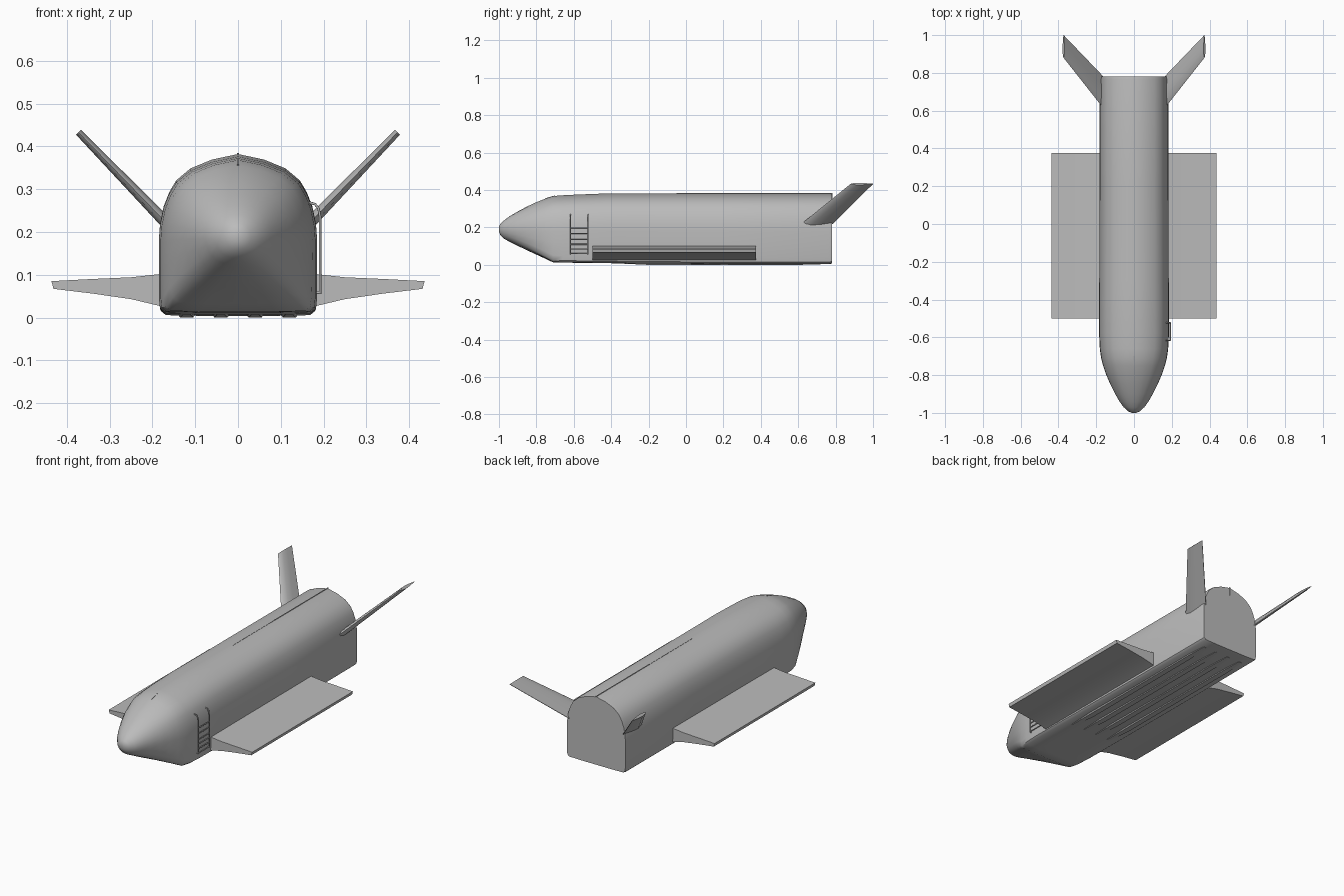
import bpy, bmesh, math
from mathutils import Vector

if "Cube" in bpy.data.objects:
    bpy.data.objects.remove(bpy.data.objects["Cube"])

grey = bpy.data.materials.new("hull grey")
grey.diffuse_color = (0.5, 0.5, 0.5, 1)
grey.use_nodes = True
grey.node_tree.nodes["Principled BSDF"].inputs["Base Color"].default_value = grey.diffuse_color


def make(name, rings, angle=35, caps=True):
    """Skin a list of equal-length closed rings."""
    bm = bmesh.new()
    vs = [[bm.verts.new(p) for p in r] for r in rings]
    n = len(rings[0])
    for a, b in zip(vs, vs[1:]):
        for i in range(n):
            j = (i + 1) % n
            bm.faces.new((a[i], a[j], b[j], b[i]))
    if caps:
        bm.faces.new(vs[0][::-1])
        bm.faces.new(vs[-1])
    bmesh.ops.recalc_face_normals(bm, faces=bm.faces)
    me = bpy.data.meshes.new(name)
    bm.to_mesh(me)
    bm.free()
    me.materials.append(grey)
    ob = bpy.data.objects.new(name, me)
    bpy.context.collection.objects.link(ob)
    bpy.context.view_layer.objects.active = ob
    ob.select_set(True)
    bpy.ops.object.shade_smooth_by_angle(angle=math.radians(angle))
    ob.select_set(False)
    return ob


def box(name, x0, x1, y0, y1, z0, z1):
    return make(name, [[(x0, y, z0), (x1, y, z0), (x1, y, z1), (x0, y, z1)]
                       for y in (y0, y1)])


def tube(name, pts, r):
    cu = bpy.data.curves.new(name, 'CURVE')
    cu.dimensions = '3D'
    cu.bevel_depth = r
    cu.bevel_resolution = 2
    cu.use_fill_caps = True
    sp = cu.splines.new('POLY')
    sp.points.add(len(pts) - 1)
    for p, c in zip(sp.points, pts):
        p.co = (*c, 1)
    cu.materials.append(grey)
    ob = bpy.data.objects.new(name, cu)
    bpy.context.collection.objects.link(ob)


# fuselage: flat-bottomed arch section, blended to an ellipse at the nose
half = [(0, 0), (.5, 0), (.92, .004), (.985, .03), (1, .10), (1, .30), (1, .46), (.985, .56),
        (.94, .67), (.87, .76), (.78, .835), (.60, .91), (.33, .965), (0, 1)]
N = len(half)
# y, half width, bottom z, top z, ellipse blend
stations = [(-1, .012, .178, .204, 1), (-.992, .03, .158, .220, 1), (-.97, .055, .138, .240, .95),
            (-.94, .077, .122, .262, .85), (-.9, .100, .102, .285, .72), (-.85, .125, .078, .312, .55),
            (-.8, .147, .055, .335, .36), (-.75, .164, .032, .355, .18), (-.71, .174, .013, .368, .06),
            (-.66, .181, .012, .372, 0), (-.58, .185, .011, .376, 0), (-.42, .185, .009, .382, 0),
            (-.3, .184, .007, .382, 0), (.2, .183, .004, .382, 0), (.765, .181, .004, .382, 0),
            (.78, .178, .007, .380, 0)]
rings = []
for y, w, b, t, e in stations:
    side = []
    for i, (u, v) in enumerate(half):
        a = -math.pi / 2 + math.pi * i / (N - 1)
        x = u * (1 - e) + math.cos(a) * e
        z = v * (1 - e) + (math.sin(a) + 1) / 2 * e
        side.append((x * w, y, b + z * (t - b)))
    rings.append(side + [(-x, yy, z) for x, yy, z in side[-2:0:-1]])
make("fuselage", rings, 40)

# spine seam, nose seam and belly runners
box("spine_seam", -.002, .002, .32, .782, .335, .384)
box("spine_seam_front", -.001, .001, -.05, .32, .37, .383)
make("nose_seam", [[(-.002, y, z - .02), (.002, y, z - .02), (.002, y, z), (-.002, y, z)]
                   for y, z in ((-.75, .357), (-.70, .3715))])
for x in (-.12, -.04, .04, .12):
    make("belly_runner", [[(x - w, y, .010), (x + w, y, .010), (x + w * .7, y, z), (x - w * .7, y, z)]
                          for y, w, z in ((-.35, .012, .007), (-.2, .022, 0), (.6, .022, 0), (.72, .012, .003))])

# wings and canted tail fins
wing = [(.15, .018), (.187, .028), (.25, .043), (.34, .056), (.431, .067),
        (.436, .085), (.34, .090), (.25, .094), (.187, .101), (.15, .104)]
foil = [(0, 0), (.08, .55), (.3, 1), (.6, .8), (1, .12), (1, -.12), (.6, -.8), (.3, -1), (.08, -.55)]
for s, tag in ((1, "right"), (-1, "left")):
    make("wing_" + tag, [[(s * x, y, z) for x, z in wing] for y in (-.5, .375)], 30)
    fin = []
    for cx, cz, y0, y1, th in ((.150, .203, .595, .765, .015), (.172, .226, .625, .79, .014),
                               (.373, .433, .88, 1.0, .008)):
        fin.append([(s * (cx + f * th * .707), y0 + c * (y1 - y0), cz - f * th * .707)
                    for c, f in foil])
    make("tail_fin_" + tag, fin, 50)

# boarding ladder on the right side
for y in (-.617, -.523):
    tube("ladder_rail", [(.192, y, .055), (.192, y, .235), (.188, y, .255), (.180, y, .265), (.160, y, .270)], .003)
for z in (.06, .085, .11, .135, .168, .198):
    tube("ladder_rung", [(.192, -.617, z), (.192, -.523, z)], .003)
for y in (-.617, -.523):
    tube("ladder_bracket", [(.192, y, .058), (.175, y, .058)], .003)
